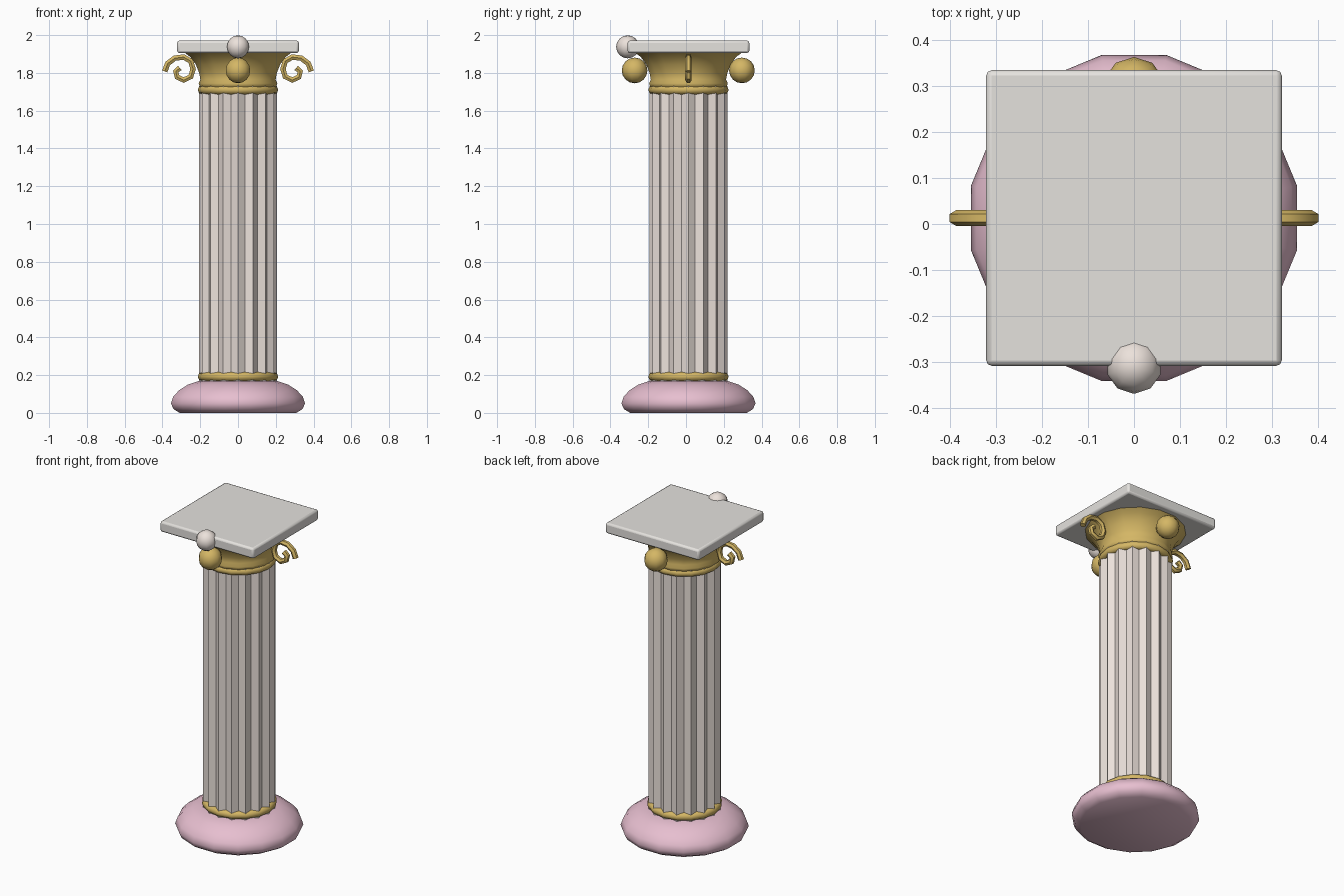
import bpy, bmesh, math

if "Cube" in bpy.data.objects:
    bpy.data.objects.remove(bpy.data.objects["Cube"])

CY = 0.013  # column axis in y


def mat(name, rgb):
    m = bpy.data.materials.new(name)
    m.diffuse_color = (*rgb, 1)
    m.use_nodes = True
    m.node_tree.nodes["Principled BSDF"].inputs["Base Color"].default_value = m.diffuse_color
    return m


PINK = mat("pink_stone", (0.80, 0.52, 0.63))
GOLD = mat("gold", (0.66, 0.47, 0.13))
CREAM = mat("cream_stone", (0.84, 0.76, 0.71))
PALE = mat("pale_stone", (0.78, 0.76, 0.73))


def finish(obj, name, material, angle=None):
    obj.name = name
    obj.data.materials.append(material)
    if angle:
        bpy.ops.object.select_all(action='DESELECT')
        obj.select_set(True)
        bpy.context.view_layer.objects.active = obj
        bpy.ops.object.shade_smooth_by_angle(angle=math.radians(angle))
    return obj


def from_bmesh(bm, name, material, angle=None):
    bmesh.ops.recalc_face_normals(bm, faces=bm.faces[:])
    me = bpy.data.meshes.new(name)
    bm.to_mesh(me)
    bm.free()
    obj = bpy.data.objects.new(name, me)
    bpy.context.collection.objects.link(obj)
    obj.location.y = CY
    return finish(obj, name, material, angle)


def stack(rings, name, material, angle=None):
    """Loft closed rings of (x, y, z) points, capped at both ends."""
    bm = bmesh.new()
    loops = [[bm.verts.new(p) for p in ring] for ring in rings]
    n = len(loops[0])
    for a, b in zip(loops, loops[1:]):
        for i in range(n):
            j = (i + 1) % n
            bm.faces.new((a[i], a[j], b[j], b[i]))
    bm.faces.new(loops[0][::-1])
    bm.faces.new(loops[-1])
    return from_bmesh(bm, name, material, angle)


def lathe(profile, name, material, n=16, angle=50):
    step = 2 * math.pi / n
    rings = [[(r * math.cos((i + .5) * step), r * math.sin((i + .5) * step), z)
              for i in range(n)] for r, z in profile]
    return stack(rings, name, material, angle)


def torus(name, z, major, minor):
    bpy.ops.mesh.primitive_torus_add(location=(0, CY, z), major_radius=major,
                                     minor_radius=minor, major_segments=16,
                                     minor_segments=8)
    return finish(bpy.context.object, name, GOLD, 60)


def ball(name, y, z, r, material):
    bpy.ops.mesh.primitive_uv_sphere_add(segments=10, ring_count=8, radius=r,
                                         location=(0, y, z))
    return finish(bpy.context.object, name, material, 60)


# Rounded pink base
lathe([(0.315, 0.0), (0.348, 0.02), (0.362, 0.05), (0.350, 0.085),
       (0.318, 0.120), (0.270, 0.150), (0.215, 0.168)], "base", PINK)

# Fluted shaft: alternating ridges and grooves
FLUTES = 16


def flute_ring(z):
    pts = []
    for i in range(FLUTES * 2):
        a = math.pi * i / FLUTES
        r = 0.207 if i % 2 == 0 else 0.184
        pts.append((r * math.cos(a), r * math.sin(a), z))
    return pts


stack([flute_ring(0.16), flute_ring(1.73)], "shaft", CREAM)

# Gold collars
torus("lower_collar", 0.192, 0.189, 0.024)
torus("upper_collar", 1.710, 0.189, 0.024)

# Flaring capital
lathe([(0.19, 1.715), (0.207, 1.728), (0.212, 1.745), (0.203, 1.765),
       (0.210, 1.800), (0.228, 1.845), (0.258, 1.885), (0.290, 1.908)],
      "capital", GOLD)

# Square top slab with softened edges
bpy.ops.mesh.primitive_cube_add(size=1, location=(0, CY, 1.938))
slab = bpy.context.object
slab.scale = (0.644, 0.644, 0.066)
bpy.ops.object.transform_apply(location=False, rotation=False, scale=True)
bev = slab.modifiers.new("soft_edges", 'BEVEL')
bev.width, bev.segments = 0.012, 2
finish(slab, "top_slab", PALE, 30)

# Gold balls front and back, pale ball on the front edge of the slab
ball("front_gold_ball", CY - 0.285, 1.813, 0.068, GOLD)
ball("back_gold_ball", CY + 0.283, 1.813, 0.068, GOLD)
ball("front_pale_ball", -0.309, 1.938, 0.061, CREAM)

# Scroll on each side
SCROLL = [(0.388, 1.808), (0.372, 1.850), (0.335, 1.878), (0.288, 1.884),
          (0.250, 1.862), (0.238, 1.820), (0.250, 1.780), (0.288, 1.762),
          (0.322, 1.778), (0.330, 1.808), (0.308, 1.826)]
for side, label in ((1, "right"), (-1, "left")):
    cu = bpy.data.curves.new(label + "_scroll", 'CURVE')
    cu.dimensions = '3D'
    cu.bevel_depth = 0.017
    cu.bevel_resolution = 1
    cu.use_fill_caps = True
    sp = cu.splines.new('POLY')
    sp.points.add(len(SCROLL) - 1)
    for p, (x, z) in zip(sp.points, SCROLL):
        p.co = (side * x, 0, z, 1)
    tmp = bpy.data.objects.new("scroll_path", cu)
    bpy.context.collection.objects.link(tmp)
    bpy.context.view_layer.update()
    me = bpy.data.meshes.new_from_object(
        tmp.evaluated_get(bpy.context.evaluated_depsgraph_get()))
    bpy.data.objects.remove(tmp)
    bm = bmesh.new()
    bm.from_mesh(me)
    bpy.data.meshes.remove(me)
    from_bmesh(bm, label + "_scroll", GOLD, 50)
